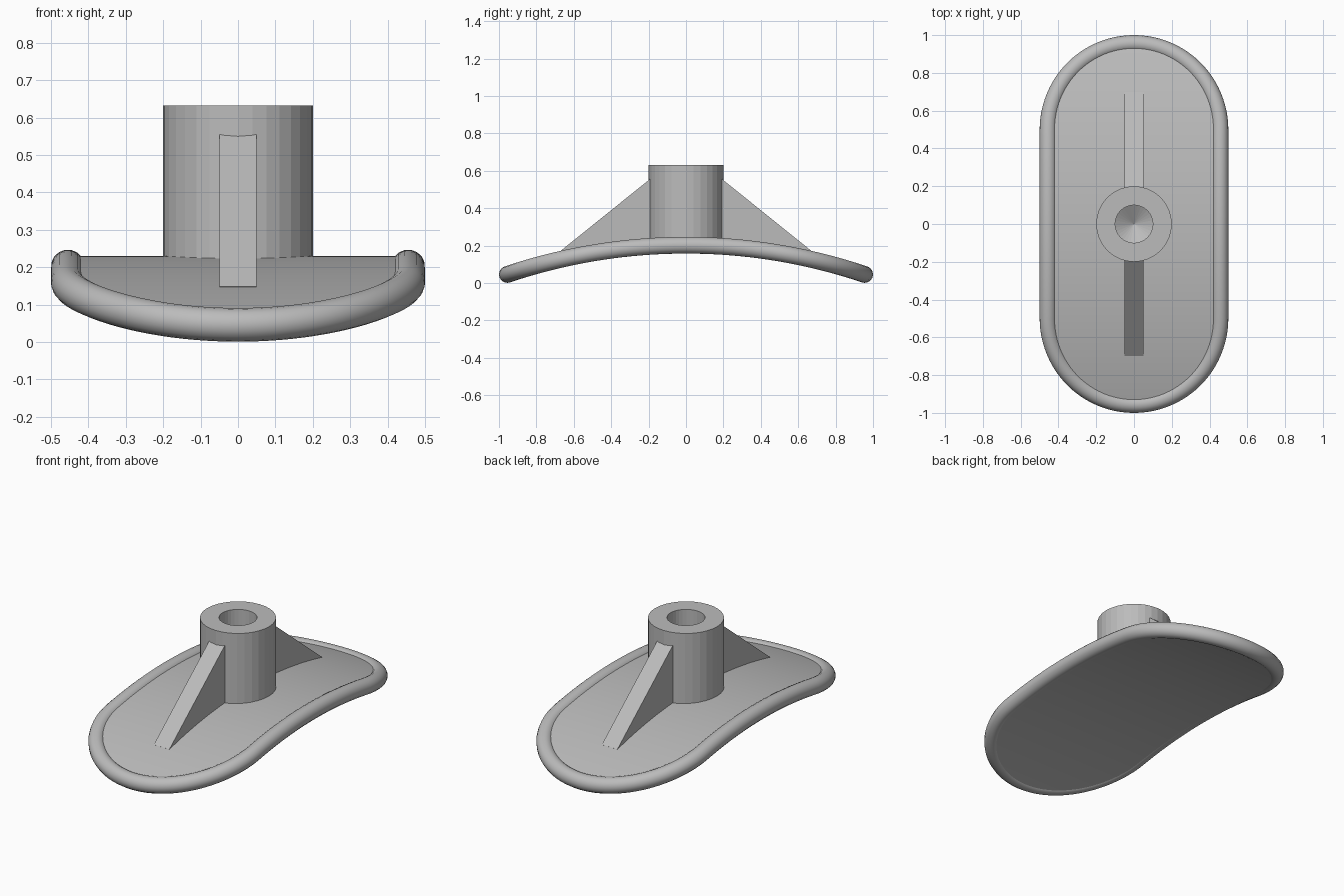
import bpy, bmesh, math

cube = bpy.data.objects.get("Cube")
if cube:
    bpy.data.objects.remove(cube)

grey = bpy.data.materials.new("mid grey")
grey.use_nodes = True
grey.diffuse_color = (0.5, 0.5, 0.5, 1)
grey.node_tree.nodes["Principled BSDF"].inputs["Base Color"].default_value = (0.5, 0.5, 0.5, 1)

BEND = 3.0            # bend radius of the plate along its length
HALF = 0.5            # half length of the straight sides
RIM = 0.455           # end radius of the rim centre line
BEAD = 0.045          # rim thickness radius
MID = 0.202           # rim centre height at the middle


def drop(y):
    return BEND - math.sqrt(BEND * BEND - y * y)


def finish(bm, name, angle=None):
    bmesh.ops.recalc_face_normals(bm, faces=bm.faces)
    mesh = bpy.data.meshes.new(name)
    bm.to_mesh(mesh)
    bm.free()
    mesh.materials.append(grey)
    ob = bpy.data.objects.new(name, mesh)
    bpy.context.collection.objects.link(ob)
    if angle:
        select(ob)
        bpy.ops.object.shade_smooth_by_angle(angle=math.radians(angle))
    return ob


def select(ob):
    bpy.ops.object.select_all(action='DESELECT')
    ob.select_set(True)
    bpy.context.view_layer.objects.active = ob


# Bent plate: rows across the width, following a rounded-end outline
N = 24
end = [(RIM * math.cos(a), HALF + RIM * math.sin(a))
       for a in (math.pi / 2 * i / N for i in range(N))]
end.append((0.004, HALF + RIM))
side = [(RIM, HALF * i / 10) for i in range(-9, 10)]
rows = [(x, -y) for x, y in reversed(end)] + side + end
bm = bmesh.new()
loops = []
for x, y in rows:
    z = MID - drop(y)
    top, low = z + 0.028, z - BEAD + 0.002
    loops.append([bm.verts.new(c) for c in
                  ((-x, y, low), (x, y, low), (x, y, top), (-x, y, top))])
for a, b in zip(loops, loops[1:]):
    for i in range(4):
        j = (i + 1) % 4
        bm.faces.new((a[i], a[j], b[j], b[i]))
bm.faces.new(loops[0])
bm.faces.new(loops[-1])
finish(bm, "curved_plate", 30)

# Rounded rim: a round section swept around the outline
outline = rows + [(-x, y) for x, y in reversed(rows)]
curve = bpy.data.curves.new("rounded_rim", 'CURVE')
curve.dimensions = '3D'
curve.bevel_depth = BEAD
curve.bevel_resolution = 6
spline = curve.splines.new('POLY')
spline.points.add(len(outline) - 1)
for p, (x, y) in zip(spline.points, outline):
    p.co = (x, y, MID - drop(y), 1)
spline.use_cyclic_u = True
curve.materials.append(grey)
rim = bpy.data.objects.new("rounded_rim", curve)
bpy.context.collection.objects.link(rim)
select(rim)
bpy.ops.object.convert(target='MESH')
bpy.ops.object.shade_smooth_by_angle(angle=math.radians(40))

# Hub: turned profile with a blind hole ending in a cone
profile = [(0, 0.18), (0.2, 0.18), (0.2, 0.632), (0.1, 0.632), (0.1, 0.32), (0, 0.26)]
bm = bmesh.new()
verts = [bm.verts.new((r, 0, z)) for r, z in profile]
edges = [bm.edges.new(pair) for pair in zip(verts, verts[1:])]
bmesh.ops.spin(bm, geom=verts + edges, cent=(0, 0, 0), axis=(0, 0, 1),
               angle=math.tau, steps=32, use_duplicate=False)
bmesh.ops.remove_doubles(bm, verts=bm.verts, dist=0.0005)
finish(bm, "hub")

# Triangular ribs in front of and behind the hub
for name, s in (("front_rib", -1), ("back_rib", 1)):
    bm = bmesh.new()
    shape = [(0.15, 0.19), (0.15, 0.59), (0.7, 0.148), (0.68, 0.125), (0.4, 0.18)]
    face = bm.faces.new([bm.verts.new((-0.05, s * y, z)) for y, z in shape])
    ext = bmesh.ops.extrude_face_region(bm, geom=[face])
    moved = [v for v in ext["geom"] if isinstance(v, bmesh.types.BMVert)]
    bmesh.ops.translate(bm, verts=moved, vec=(0.1, 0, 0))
    finish(bm, name)
